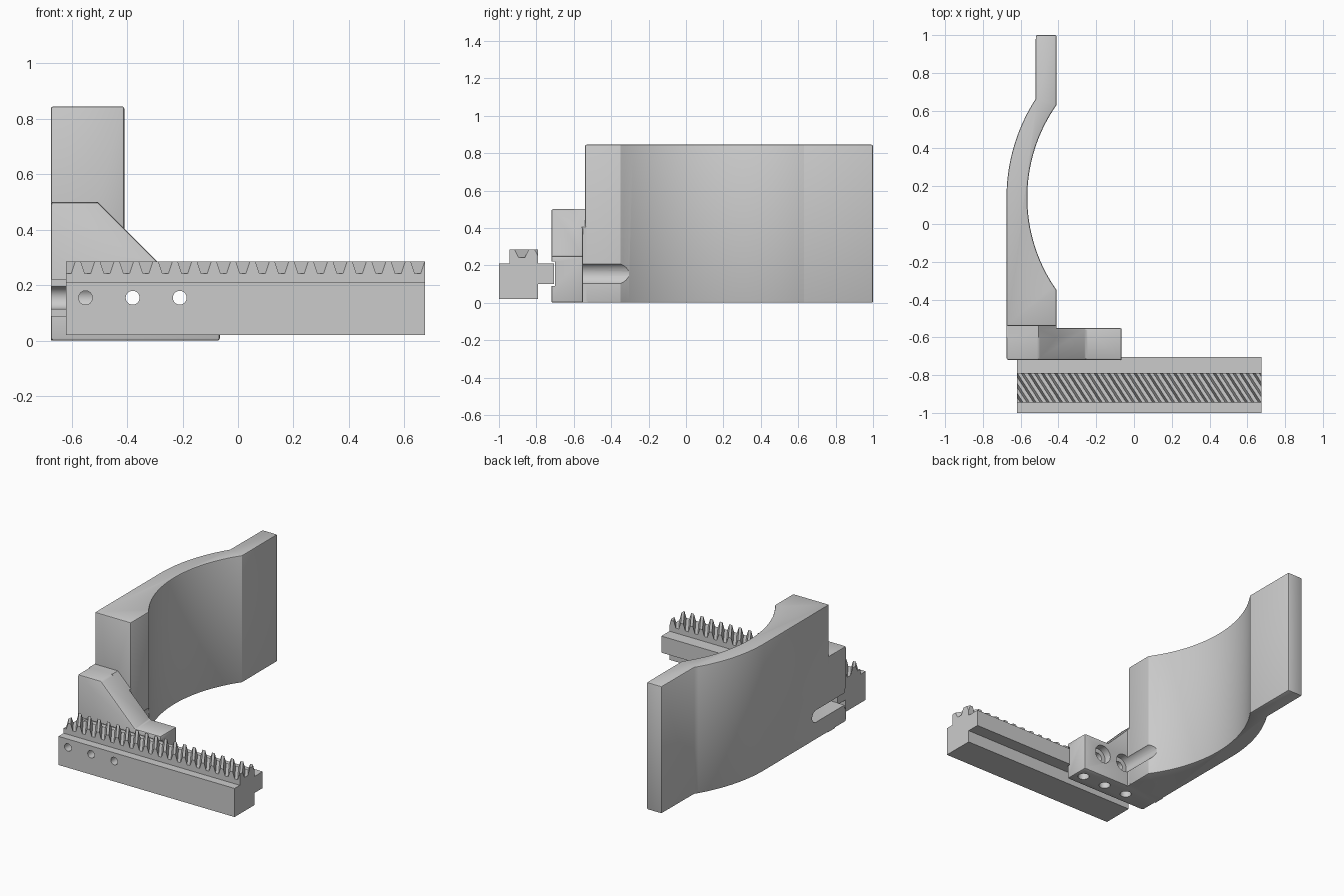
import bpy, bmesh, math
from mathutils import Matrix

if "Cube" in bpy.data.objects:
    bpy.data.objects.remove(bpy.data.objects["Cube"], do_unlink=True)

grey = bpy.data.materials.new("plain_grey")
grey.use_nodes = True
grey.diffuse_color = (0.6, 0.6, 0.6, 1)
grey.node_tree.nodes["Principled BSDF"].inputs["Base Color"].default_value = (0.6, 0.6, 0.6, 1)

# Maps from profile (u, v, depth) to world axes
ALONG_Z = lambda u, v, d: (u, v, d)
ALONG_Y = lambda u, v, d: (u, d, v)
ALONG_X = lambda u, v, d: (d, u, v)


def add_prism(bm, profile, lo, hi, axes):
    """Extrude a 2D profile between two depths along one axis."""
    rings = [[bm.verts.new(axes(u, v, d)) for u, v in profile] for d in (lo, hi)]
    n = len(profile)
    faces = [bm.faces.new(rings[0]), bm.faces.new(rings[1])]
    for i in range(n):
        j = (i + 1) % n
        faces.append(bm.faces.new((rings[0][i], rings[0][j], rings[1][j], rings[1][i])))
    bmesh.ops.recalc_face_normals(bm, faces=faces)


def add_cylinder(bm, centre, radius, length, rotation=Matrix()):
    bmesh.ops.create_cone(bm, cap_ends=True, segments=32, radius1=radius, radius2=radius,
                          depth=length, matrix=Matrix.Translation(centre) @ rotation)


def to_object(bm, name):
    mesh = bpy.data.meshes.new(name)
    bm.to_mesh(mesh)
    bm.free()
    mesh.materials.append(grey)
    obj = bpy.data.objects.new(name, mesh)
    bpy.context.collection.objects.link(obj)
    return obj


def prism(name, profile, lo, hi, axes):
    bm = bmesh.new()
    add_prism(bm, profile, lo, hi, axes)
    return to_object(bm, name)


def bake(obj):
    dg = bpy.context.evaluated_depsgraph_get()
    mesh = bpy.data.meshes.new_from_object(obj.evaluated_get(dg))
    obj.modifiers.clear()
    obj.data = mesh


def bevel(obj, width):
    mod = obj.modifiers.new("bevel", "BEVEL")
    mod.width, mod.segments = width, 2
    mod.limit_method, mod.angle_limit = "ANGLE", math.radians(40)
    bake(obj)


def boolean(obj, tool, operation="DIFFERENCE"):
    mod = obj.modifiers.new("boolean", "BOOLEAN")
    mod.object, mod.operation, mod.solver = tool, operation, "EXACT"
    bake(obj)
    bpy.data.objects.remove(tool, do_unlink=True)


def rect(u0, u1, v0, v1):
    return [(u0, v0), (u1, v0), (u1, v1), (u0, v1)]


def arc(cx, cy, r, y0, y1, n):
    """Left-hand arc points between two y values."""
    a0, a1 = (math.asin((y - cy) / r) for y in (y0, y1))
    return [(cx - r * math.cos(a0 + (a1 - a0) * i / n), cy + r * math.sin(a0 + (a1 - a0) * i / n))
            for i in range(n + 1)]


SPIN_Y = Matrix.Rotation(math.pi / 2, 4, "X")
HOLE_X = (-0.55, -0.38, -0.21)
HOLE_Z = 0.155

# Curved gripping arm
outer = [(-0.675, -0.54)] + arc(0.287, 0.14, 0.962, 0.14, 0.66, 20) + [(-0.52, 1)]
inner = [(-0.41, 1)] + arc(0.287, 0.14, 0.852, 0.63, -0.35, 40) + [(-0.41, -0.54)]
arm = prism("curved_arm", outer + inner, 0, 0.845, ALONG_Z)
bevel(arm, 0.008)

# Mounting bracket with sloped shoulder, and the web joining it to the arm
bracket = prism("mounting_bracket", [(-0.675, 0), (-0.065, 0), (-0.065, 0.25), (-0.255, 0.25),
                                     (-0.505, 0.5), (-0.675, 0.5)], -0.72, -0.55, ALONG_Y)
bevel(bracket, 0.01)
web = prism("web", [(-0.675, 0), (-0.41, 0), (-0.41, 0.405), (-0.505, 0.5), (-0.675, 0.5)],
            -0.6, -0.525, ALONG_Y)
boolean(bracket, web, "UNION")
boolean(arm, bracket, "UNION")
arm.name = "arm_and_bracket"

# Groove for the rack tongue
boolean(arm, prism("groove", rect(-0.8, -0.7, 0.09, 0.22), -0.8, 0.1, ALONG_X))

# Side slot with a round end
slot = [(-0.8, 0.115), (-0.8, 0.195)]
slot += [(-0.4 + 0.04 * math.cos(a), HOLE_Z + 0.04 * math.sin(a))
         for a in (math.pi / 2 - math.pi * i / 16 for i in range(17))]
boolean(arm, prism("slot", slot, -0.8, -0.515, ALONG_X))

# Screw holes, their counterbores and the blind holes underneath
for x in HOLE_X[1:]:
    bm = bmesh.new()
    add_cylinder(bm, (x, -0.65, HOLE_Z), 0.03, 0.3, SPIN_Y)
    boolean(arm, to_object(bm, "screw_hole"))
    bm = bmesh.new()
    add_cylinder(bm, (x, -0.4, HOLE_Z), 0.06, 0.4, SPIN_Y)
    boolean(arm, to_object(bm, "counterbore"))
bm = bmesh.new()
for x in HOLE_X:
    add_cylinder(bm, (x + 0.085, -0.635, 0), 0.035, 0.2)
boolean(arm, to_object(bm, "blind_holes"))

# Toothed rack: body, tongue and tooth strip in one section
rack = prism("toothed_rack", [(-1, 0.02), (-0.79, 0.02), (-0.79, 0.1), (-0.705, 0.1),
                              (-0.705, 0.21), (-0.79, 0.21), (-0.79, 0.285),
                              (-0.945, 0.285), (-0.945, 0.21), (-1, 0.21)],
             -0.62, 0.675, ALONG_X)

# Slanted valleys between the teeth
slant = lambda u, v, d: (u - 0.65 * (d + 0.945), d, v)
bm = bmesh.new()
for i in range(-2, 21):
    x = -0.542 + 0.07 * i
    add_prism(bm, [(x - 0.011, 0.243), (x + 0.011, 0.243), (x + 0.03, 0.3), (x - 0.03, 0.3)],
              -0.98, -0.76, slant)
boolean(rack, to_object(bm, "valleys"))

# Matching screw holes in the rack
bm = bmesh.new()
for x in HOLE_X:
    add_cylinder(bm, (x, -0.85, HOLE_Z), 0.025, 0.5, SPIN_Y)
boolean(rack, to_object(bm, "rack_holes"))

for obj in (arm, rack):
    bpy.ops.object.select_all(action="DESELECT")
    obj.select_set(True)
    bpy.context.view_layer.objects.active = obj
    bpy.ops.object.shade_smooth_by_angle(angle=math.radians(30))
